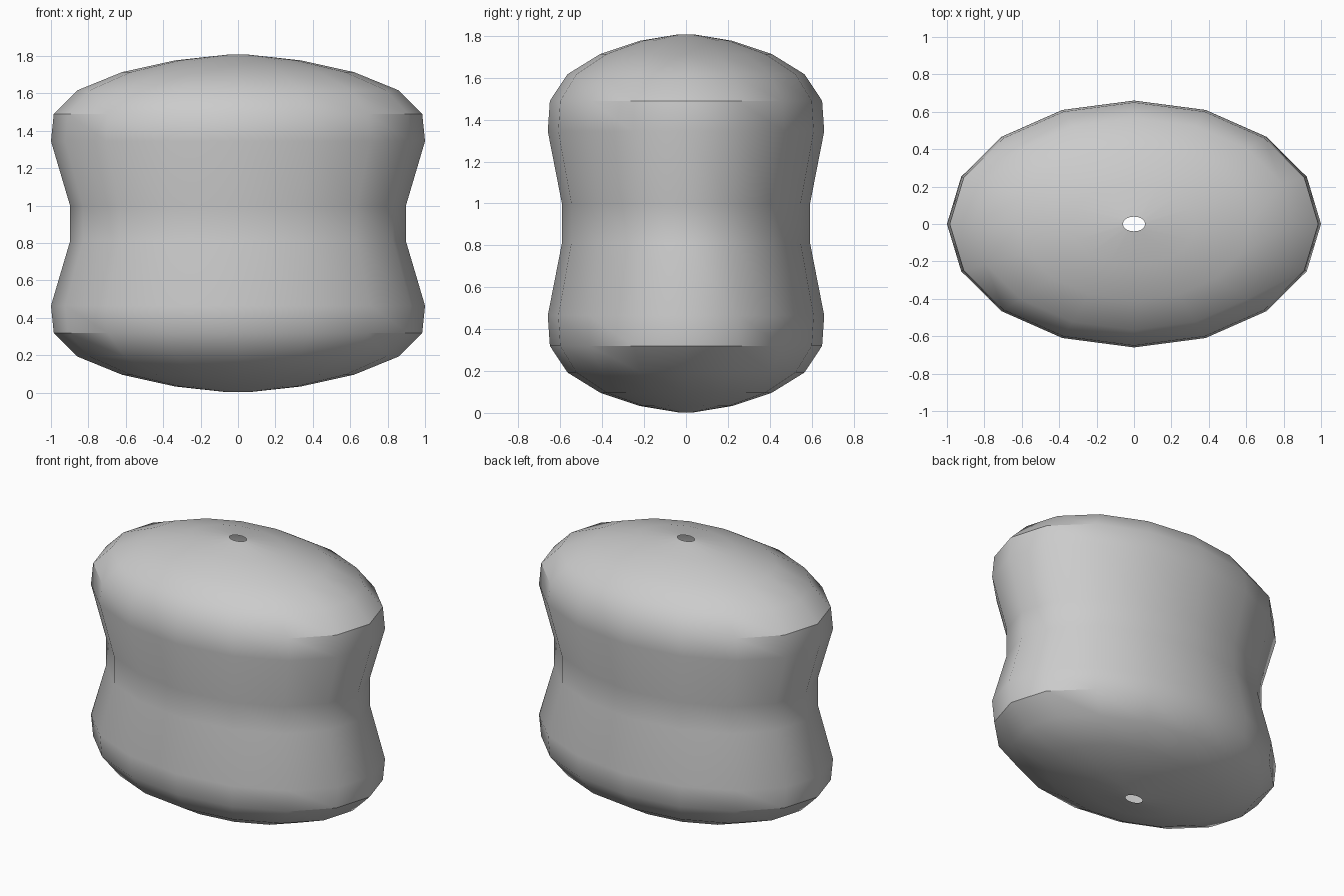
import bpy, bmesh, math

if "Cube" in bpy.data.objects:
    bpy.data.objects.remove(bpy.data.objects["Cube"])

SIDES = 16
DEPTH = 0.66       # y radius relative to x radius
MID = 0.905        # height of the mirror plane

# Upper half of the profile: (x radius, z), from the hole rim to the waist
upper = [(0.06, 1.807), (0.335, 1.777), (0.62, 1.714), (0.858, 1.617),
         (0.985, 1.49), (1.0, 1.345), (0.897, 0.997)]
profile = upper + [(r, 2 * MID - z) for r, z in reversed(upper)]

# Bead shell: elliptical rings bridged with quads, open at both holes
bm = bmesh.new()
rings = []
for r, z in profile:
    ring = []
    for i in range(SIDES):
        a = 2 * math.pi * i / SIDES
        ring.append(bm.verts.new((r * math.cos(a), DEPTH * r * math.sin(a), z)))
    rings.append(ring)
for top, low in zip(rings, rings[1:]):
    for i in range(SIDES):
        j = (i + 1) % SIDES
        bm.faces.new((top[i], low[i], low[j], top[j]))
mesh = bpy.data.meshes.new("bead_body")
bm.to_mesh(mesh)
bm.free()

bead = bpy.data.objects.new("bead_body", mesh)
bpy.context.collection.objects.link(bead)

# Plain grey finish
grey = bpy.data.materials.new("light_grey")
grey.diffuse_color = (0.6, 0.6, 0.6, 1)
grey.use_nodes = True
grey.node_tree.nodes["Principled BSDF"].inputs["Base Color"].default_value = grey.diffuse_color
mesh.materials.append(grey)

# Smooth shading, keeping the shoulder rims crisp
bpy.context.view_layer.objects.active = bead
bead.select_set(True)
bpy.ops.object.shade_smooth_by_angle(angle=math.radians(34))
